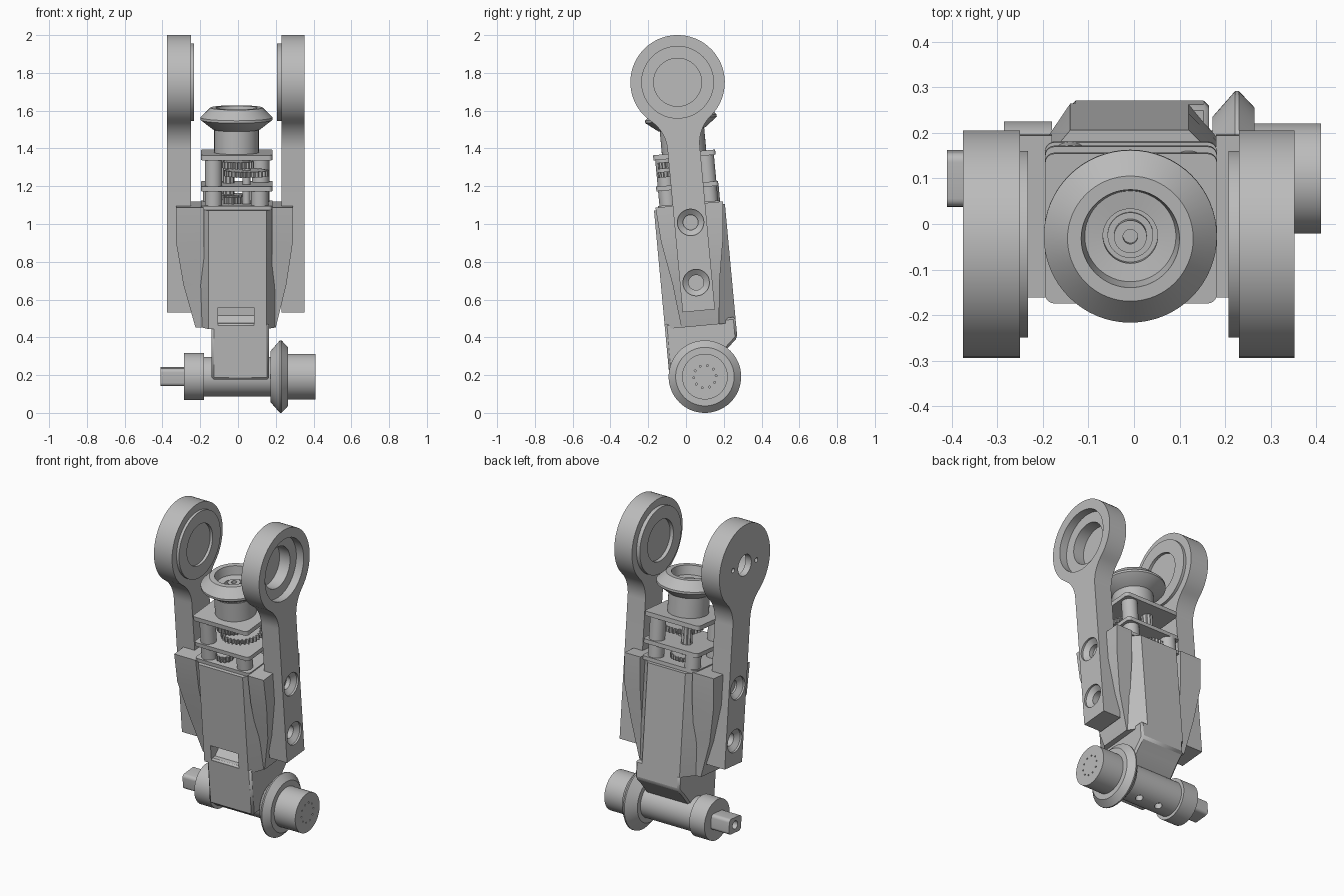
import bpy, bmesh, math
from mathutils import Matrix

if "Cube" in bpy.data.objects:
    bpy.data.objects.remove(bpy.data.objects["Cube"], do_unlink=True)

# One grey material; everything is modelled upright around the axle, then leaned
grey = bpy.data.materials.new("plain_grey")
grey.use_nodes = True
grey.diffuse_color = (0.5, 0.5, 0.5, 1)
grey.node_tree.nodes["Principled BSDF"].inputs["Base Color"].default_value = (0.5, 0.5, 0.5, 1)
LEAN = Matrix.Translation((0, 0.1, 0.192)) @ Matrix.Rotation(math.radians(5.3), 4, 'X')
SEG = 64


def finish(name, bm):
    bmesh.ops.remove_doubles(bm, verts=bm.verts, dist=1e-5)
    bmesh.ops.recalc_face_normals(bm, faces=bm.faces)
    me = bpy.data.meshes.new(name)
    bm.to_mesh(me)
    bm.free()
    me.materials.append(grey)
    ob = bpy.data.objects.new(name, me)
    bpy.context.collection.objects.link(ob)
    ob.matrix_world = LEAN
    return ob


def loft(name, loops):
    """Skin matching closed loops and cap both ends."""
    bm = bmesh.new()
    rings = [[bm.verts.new(p) for p in lp] for lp in loops]
    n = len(rings[0])
    for a, b in zip(rings, rings[1:]):
        for i in range(n):
            j = (i + 1) % n
            bm.faces.new((a[i], a[j], b[j], b[i]))
    bm.faces.new(rings[0])
    bm.faces.new(rings[-1])
    return finish(name, bm)


def prism_z(name, pts, z0, z1):
    return loft(name, [[(x, y, z) for x, y in pts] for z in (z0, z1)])


def prism_x(name, pts, x0, x1):
    return loft(name, [[(x, y, z) for y, z in pts] for x in (x0, x1)])


def lathe(name, profile, axis='Z', at=(0, 0, 0)):
    """Revolve (radius, height) points about an axis through a point."""
    loops = []
    for r, h in profile:
        lp = []
        for i in range(SEG):
            a = math.tau * i / SEG
            c, s = r * math.cos(a), r * math.sin(a)
            p = (c, s, h) if axis == 'Z' else (h, c, s)
            lp.append(tuple(u + v for u, v in zip(p, at)))
        loops.append(lp)
    return loft(name, loops)


def rod(name, r, h0, h1, axis='Z', at=(0, 0, 0)):
    return lathe(name, [(r, h0), (r, h1)], axis, at)


def cut(ob, *cutters):
    for c in cutters:
        c.hide_render = True
        m = ob.modifiers.new("cut", 'BOOLEAN')
        m.object, m.solver = c, 'EXACT'
    bpy.context.view_layer.update()
    me = bpy.data.meshes.new_from_object(ob.evaluated_get(bpy.context.evaluated_depsgraph_get()))
    ob.modifiers.clear()
    ob.data = me
    for c in cutters:
        bpy.data.objects.remove(c, do_unlink=True)


def rounded(x0, x1, y0, y1, r):
    pts = []
    for k, (cx, cy) in enumerate([(x1 - r, y1 - r), (x0 + r, y1 - r), (x0 + r, y0 + r), (x1 - r, y0 + r)]):
        for i in range(6):
            a = math.pi / 2 * (k + i / 5)
            pts.append((cx + r * math.cos(a), cy + r * math.sin(a)))
    return pts


def gear(name, x, y, r, z0, z1, teeth):
    pts = []
    for i in range(teeth * 4):
        q = r if i % 4 < 2 else r * 0.87
        a = math.tau * i / (teeth * 4)
        pts.append((x + q * math.cos(a), y + q * math.sin(a)))
    prism_z(name, pts, z0, z1)


# Arm outline: round eye, concave fillets, straight shank
EYE, R, W, F = 1.565, 0.25, 0.086, 0.2
drop = math.sqrt((R + F) ** 2 - (W + F) ** 2)
ang = math.atan2(drop, W + F)
half = [(W, 0.35)]
for i in range(13):
    a = math.pi - ang * i / 12
    half.append((W + F + F * math.cos(a), EYE - drop + F * math.sin(a)))
for i in range(1, 25):
    a = -ang + (math.pi / 2 + ang) * i / 24
    half.append((R * math.cos(a), EYE + R * math.sin(a)))
outline = half + [(-y, z) for y, z in reversed(half[:-1])]

EYE_AT = (0, 0, EYE)
for side, inner, outer, boss in (("right", -0.25, -0.375, -0.233), ("left", 0.23, 0.352, 0.207)):
    s = 1 if outer > 0 else -1
    arm = prism_x(side + "_arm", outline, inner, outer)
    cutters = []
    if s > 0:
        cutters += [rod("c", 0.19, outer - 0.05, outer + 0.02, 'X', EYE_AT),
                    rod("c", 0.127, 0.1, 0.5, 'X', EYE_AT)]
    else:
        cutters += [rod("c", 0.127, outer + 0.04, -0.2, 'X', EYE_AT),
                    rod("c", 0.065, -0.5, -0.2, 'X', EYE_AT)]
        cutters += [rod("c", 0.014, -0.5, -0.2, 'X', (0, y, EYE)) for y in (-0.115, 0.115)]
    # Countersunk screw holes
    for z in (0.5, 0.82):
        cutters.append(lathe("c", [(0.04, outer - s * 0.09), (0.04, outer - s * 0.035),
                                   (0.07, outer - s * 0.012), (0.07, outer + s * 0.02)], 'X', (0, 0, z)))
    cut(arm, *cutters)
    lathe(side + "_eye_boss", [(0.127, inner), (0.205, inner), (0.205, boss), (0.127, boss), (0.127, inner)],
          'X', EYE_AT)


# Main housing: chamfered shell with flat front and back
def shell(z, xl, xr, fy=-0.187, by=0.19):
    pts = [(-0.155, fy), (0.15, fy), (xr, -0.1), (xr, 0.1), (0.12, by), (-0.14, by), (xl, 0.1), (xl, -0.1)]
    return [(x, y, z) for x, y in pts]


housing = loft("housing", [shell(0.27, -0.19, 0.195), shell(0.5, -0.215, 0.21), shell(0.9, -0.215, 0.21)])
slot = prism_x("c", [(-0.3, 0.29), (-0.16, 0.29), (-0.11, 0.335), (-0.11, 0.385), (-0.3, 0.385)], -0.105, 0.085)
cut(housing, slot)

# Lower housing saddle that grips the axle
foot = prism_x("lower_housing", [(-0.187, 0.0), (-0.187, 0.3), (0.19, 0.3), (0.19, 0.19), (0.13, 0.135),
                                 (0.06, 0.06), (-0.06, 0.0)], -0.14, 0.165)
bev = foot.modifiers.new("edge", 'BEVEL')
bev.width, bev.segments, bev.limit_method = 0.012, 1, 'ANGLE'

# Side flanges holding the arms, tapering into the housing
for name, inner, wide, low in (("right_flange", -0.18, -0.328, -0.225), ("left_flange", 0.18, 0.29, 0.2)):
    loops = []
    for z, x, f, b in ((0.915, wide, -0.178, 0.18), (0.73, wide, -0.165, 0.165),
                       (0.5, wide * 0.62 + low * 0.38, -0.125, 0.125), (0.27, low, -0.1, 0.1)):
        loops.append([(inner, f, z), (x, f, z), (x, b, z), (inner, b, z)])
    loft(name, loops)

# Stacked gearbox plates and spacers
for name, z0, z1 in (("base_plate", 0.9, 0.922), ("middle_plate", 1.0, 1.025), ("top_plate", 1.165, 1.192)):
    prism_z(name, rounded(-0.195, 0.182, -0.165, 0.165, 0.02), z0, z1)
for name, x, y, top in (("front_right_spacer", -0.13, -0.11, 1.17), ("back_left_spacer", 0.12, 0.11, 1.17),
                        ("front_left_spacer", 0.115, -0.11, 1.01), ("back_right_spacer", -0.14, 0.12, 1.01)):
    rod(name, 0.046, 0.915, top, 'Z', (x, y, 0))

# Gear train
gear("large_gear", 0.045, -0.03, 0.12, 1.07, 1.1, 30)
gear("upper_gear", 0.0, -0.06, 0.085, 1.115, 1.15, 22)
gear("lower_gear", -0.05, 0.06, 0.09, 0.94, 0.965, 26)
gear("long_pinion", -0.05, 0.06, 0.032, 0.965, 1.165, 9)
gear("small_pinion", -0.03, -0.1, 0.05, 0.93, 0.965, 12)
rod("gear_shaft", 0.02, 0.92, 1.17, 'Z', (0.045, -0.03, 0))

# Output motor neck, hollow bevel wheel and stepped shaft
X0 = (-0.008, 0, 0)
rod("motor_neck", 0.118, 1.18, 1.34, 'Z', X0)
lathe("top_bevel_wheel", [(0.06, 1.3), (0.125, 1.315), (0.19, 1.365), (0.19, 1.378), (0.138, 1.43),
                          (0.108, 1.43), (0.1, 1.375), (0.06, 1.37), (0.06, 1.3)], 'Z', X0)
lathe("output_shaft", [(0.05, 1.33), (0.05, 1.35), (0.036, 1.35), (0.036, 1.385), (0.016, 1.385),
                       (0.016, 1.36), (0.0, 1.36)], 'Z', X0)

# Axle with collar, flatted end, bevel disc and end drum
axle = rod("axle", 0.105, -0.2, 0.2, 'X')
cut(axle, *[rod("c", 0.022, -0.2, -0.07, 'Z', (x, 0.02, 0)) for x in (-0.07, 0.07)])
rod("axle_collar", 0.125, -0.285, -0.18, 'X')
tip = prism_x("axle_tip", rounded(-0.06, 0.06, -0.047, 0.047, 0.02), -0.41, -0.28)
cut(tip, rod("c", 0.025, -0.45, -0.36, 'X'))
lathe("axle_bevel_disc", [(0.1, 0.172), (0.135, 0.172), (0.192, 0.222), (0.192, 0.23), (0.155, 0.265),
                          (0.1, 0.265)], 'X')
drum = rod("axle_end_drum", 0.121, 0.26, 0.41, 'X')
dots = [rod("c", 0.005, 0.4, 0.42, 'X', (0, 0.06 * math.cos(a), 0.06 * math.sin(a)))
        for a in [math.tau * i / 10 for i in range(10)]]
cut(drum, *dots)

# Keep hard edges crisp, smooth the round parts
bpy.ops.object.select_all(action='DESELECT')
for ob in bpy.context.collection.objects:
    if ob.type == 'MESH' and not ob.hide_render:
        ob.select_set(True)
        bpy.context.view_layer.objects.active = ob
bpy.ops.object.shade_smooth_by_angle(angle=math.radians(25))
